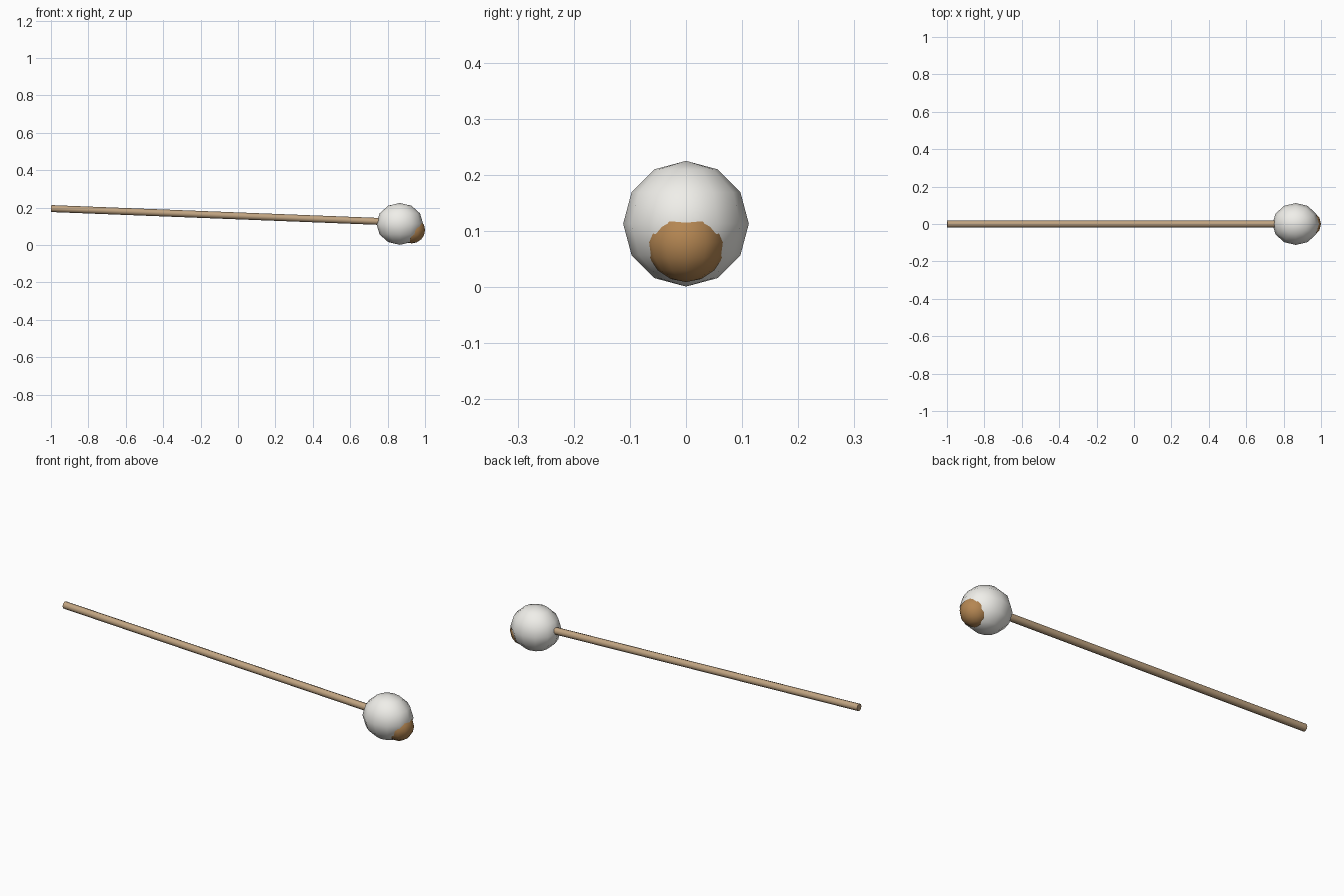
import bpy
from mathutils import Vector

if "Cube" in bpy.data.objects:
    bpy.data.objects.remove(bpy.data.objects["Cube"])


def paint(obj, name, rgb):
    mat = bpy.data.materials.new(name)
    mat.diffuse_color = (*rgb, 1)
    mat.use_nodes = True
    mat.node_tree.nodes["Principled BSDF"].inputs["Base Color"].default_value = mat.diffuse_color
    obj.data.materials.append(mat)


def ball(name, centre, radii, segments, rings, rgb, tilt=0.0):
    bpy.ops.mesh.primitive_uv_sphere_add(segments=segments, ring_count=rings, radius=1,
                                         location=centre, rotation=(0, tilt, 0))
    obj = bpy.context.object
    obj.name = name
    obj.scale = radii
    bpy.ops.object.shade_smooth()
    paint(obj, name + "_colour", rgb)
    return obj


# Slightly stretched marshmallow at the right-hand end
ball("marshmallow", (0.865, 0, 0.113), (0.125, 0.112, 0.112), 12, 6, (0.87, 0.86, 0.82))

# Toasted patch: smaller ball breaking through the lower outer side
ball("toasted_patch", (0.929, 0, 0.08), (0.071, 0.071, 0.071), 12, 8, (0.46, 0.24, 0.085))

# Thin round stick, sloping down into the marshmallow
start, end = Vector((-0.999, 0, 0.195)), Vector((0.84, 0, 0.123))
axis = end - start
bpy.ops.mesh.primitive_cylinder_add(vertices=8, radius=0.0185, depth=axis.length,
                                    location=(start + end) / 2)
stick = bpy.context.object
stick.name = "stick"
stick.rotation_euler = axis.to_track_quat('Z', 'Y').to_euler()
bpy.ops.object.shade_smooth_by_angle(angle=1.0)
paint(stick, "stick_colour", (0.53, 0.37, 0.22))
